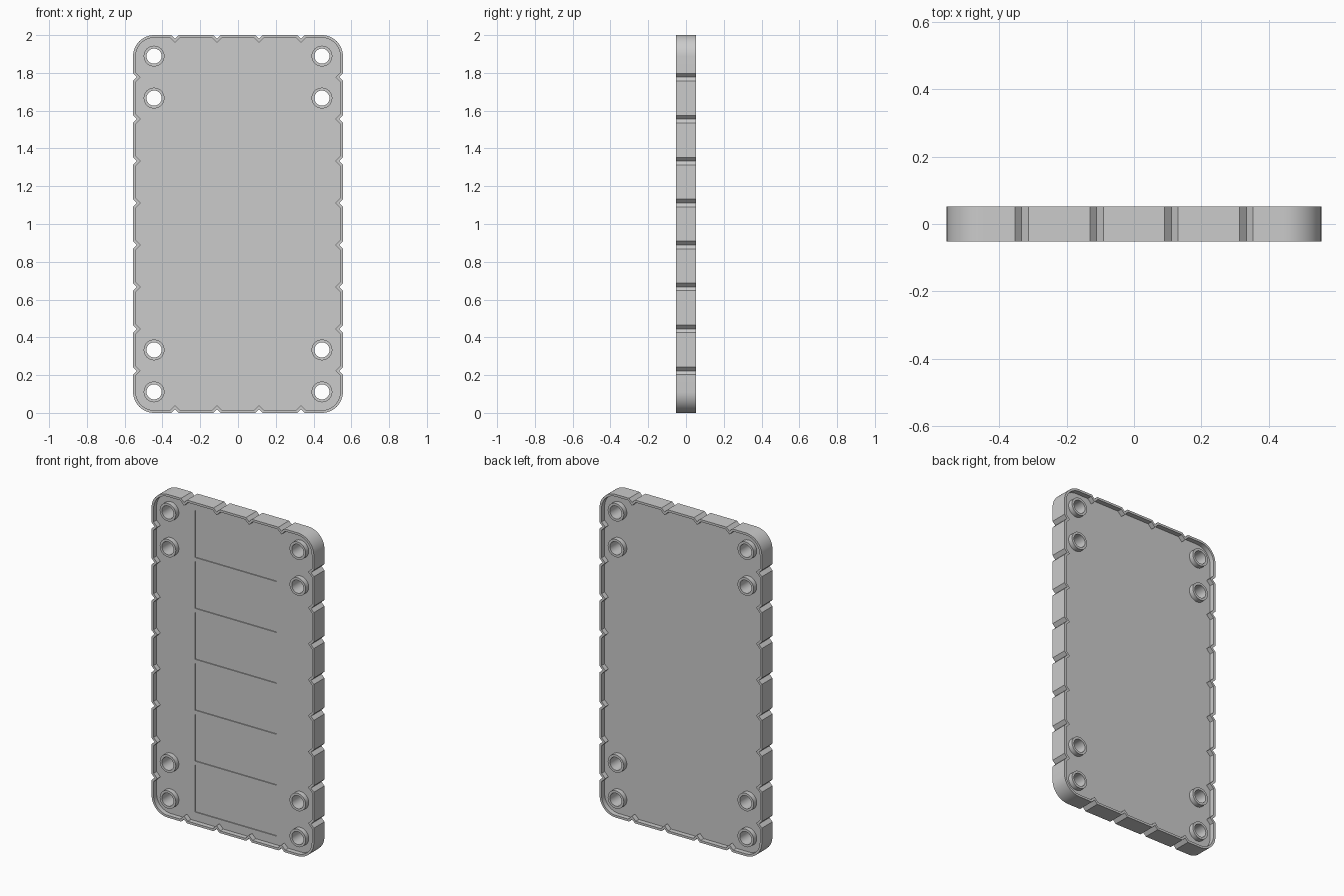
import bpy, bmesh, math
from mathutils import Matrix

if "Cube" in bpy.data.objects:
    bpy.data.objects.remove(bpy.data.objects["Cube"])

U = 1 / 9                      # layout module
W, H, R = 5 * U, 1.0, U        # half width, half height, corner radius
D, FLOOR = 0.052, 0.022        # half depth of rim and of inner plate
RIM, NOTCH = 0.014, 0.02       # rim thickness, notch depth
POCKET = 0.006                 # depth of the front panel pockets


def outline(t):
    """Rounded notched outline, inset by t, counter-clockwise."""
    pts = []
    half, tip = NOTCH + t * (math.sqrt(2) - 1), NOTCH + t * math.sqrt(2)
    # each side: outward distance, other half length, notch positions
    short = [-3 * U, -U, U, 3 * U]
    long = [(2 * i - 7) * U for i in range(8)]
    for k in range(4):
        dist, run, marks = (W, H, long) if k % 2 == 0 else (H, W, short)
        c, s = round(math.cos(k * math.pi / 2)), round(math.sin(k * math.pi / 2))
        side = []
        for m in marks:
            side += [(dist - t, m - half), (dist - tip, m), (dist - t, m + half)]
        for i in range(13):
            a = math.pi / 2 * i / 12
            side.append((dist - R + (R - t) * math.cos(a),
                         run - R + (R - t) * math.sin(a)))
        pts += [(x * c - y * s, x * s + y * c) for x, y in side]
    return pts


def circle(cx, cz, r, n=40):
    return [(cx + r * math.cos(2 * math.pi * i / n),
             cz + r * math.sin(2 * math.pi * i / n)) for i in range(n)]


def plate(name, loops, y0, y1):
    """Extrude closed loops (with holes) from y0 to y1."""
    cu = bpy.data.curves.new(name, 'CURVE')
    cu.dimensions, cu.fill_mode, cu.extrude = '2D', 'BOTH', (y1 - y0) / 2
    for loop in loops:
        sp = cu.splines.new('POLY')
        sp.points.add(len(loop) - 1)
        for p, (x, z) in zip(sp.points, loop):
            p.co = (x, z, 0, 1)
        sp.use_cyclic_u = True
    ob = bpy.data.objects.new(name, cu)
    bpy.context.collection.objects.link(ob)
    bpy.ops.object.select_all(action='DESELECT')
    ob.select_set(True)
    bpy.context.view_layer.objects.active = ob
    bpy.ops.object.convert(target='MESH')
    ob = bpy.context.object
    ob.name = name
    me = ob.data
    me.transform(Matrix.Translation((0, (y0 + y1) / 2, H))
                 @ Matrix.Rotation(math.pi / 2, 4, 'X'))
    bm = bmesh.new()
    bm.from_mesh(me)
    bmesh.ops.remove_doubles(bm, verts=bm.verts, dist=1e-5)
    bmesh.ops.recalc_face_normals(bm, faces=bm.faces)
    bm.to_mesh(me)
    bm.free()
    bpy.ops.object.shade_smooth_by_angle(angle=math.radians(30))
    return ob


holes = [(x * U, z * U) for x in (-4, 4) for z in (-8, -6, 6, 8)]
bores = [circle(x, z, 0.047) for x, z in holes]

# six shallow panel pockets stacked on the front face
pockets = []
for i in range(6):
    z = (i - 2.5) * 0.315
    pockets.append([(-0.28, z - 0.145), (0.28, z - 0.145),
                    (0.28, z + 0.145), (-0.28, z + 0.145)])

# notched outer rim
plate("rim", [outline(0), outline(RIM)], -D, D)

# recessed plate: solid back layer and pocketed front layer
inner = outline(RIM * 0.6)
plate("inner_plate", [inner] + bores, -FLOOR + POCKET, FLOOR)
plate("pocketed_front_layer", [inner] + bores + pockets, -FLOOR, -FLOOR + POCKET)

# raised rings around the through holes
for i, (x, z) in enumerate(holes):
    plate(f"hole_ring_{i + 1}", [circle(x, z, 0.055), circle(x, z, 0.04)], -D, D)
